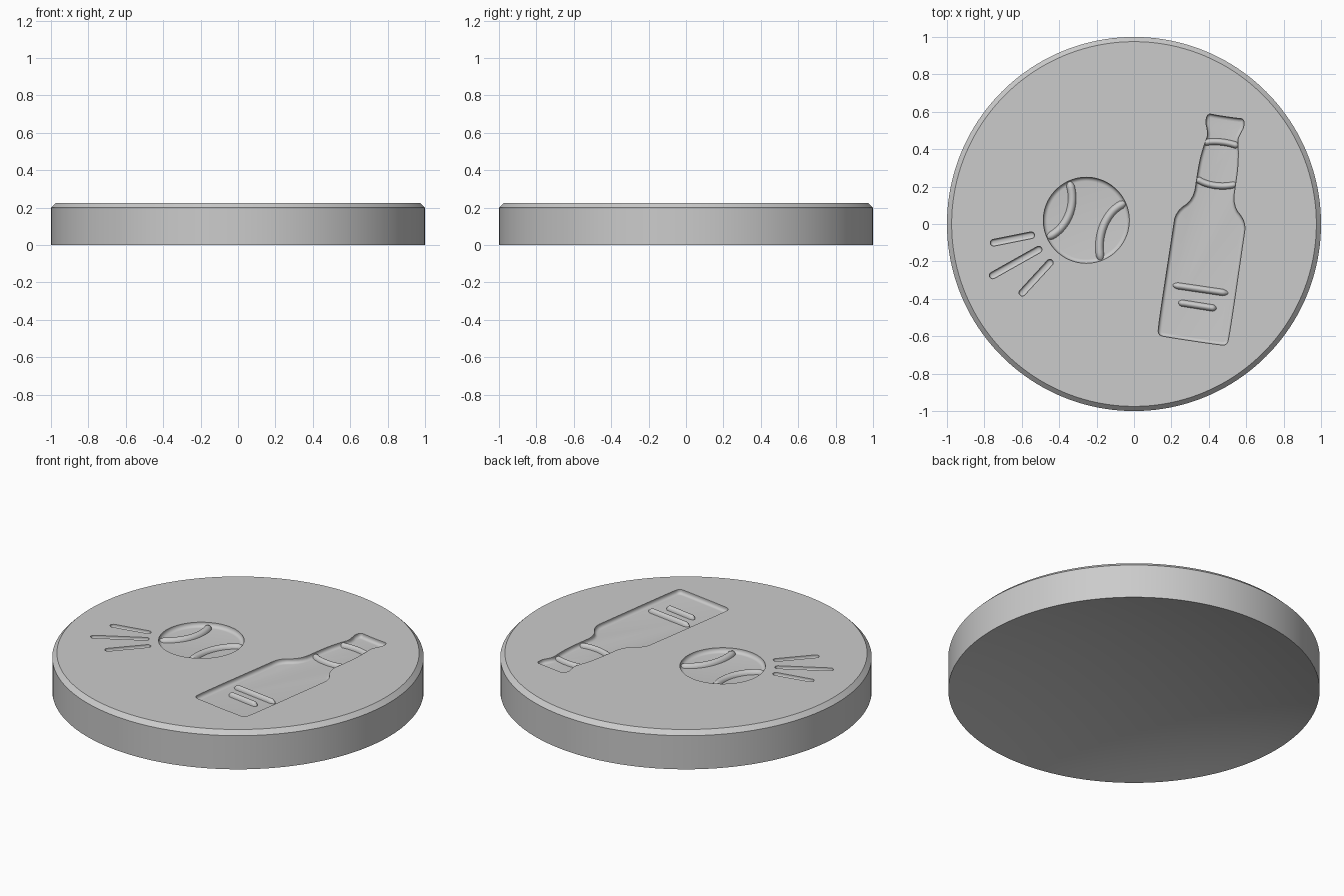
import bpy, bmesh, math
from mathutils import Vector

if "Cube" in bpy.data.objects:
    bpy.data.objects.remove(bpy.data.objects["Cube"])

TOP, DEPTH = 0.225, 0.025
HOLLOW = 0.13
stone = bpy.data.materials.new("grey")
stone.diffuse_color = (0.6, 0.6, 0.6, 1)
stone.use_nodes = True
stone.node_tree.nodes["Principled BSDF"].inputs["Base Color"].default_value = stone.diffuse_color


def make_object(name, bm):
    bmesh.ops.recalc_face_normals(bm, faces=bm.faces)
    me = bpy.data.meshes.new(name)
    bm.to_mesh(me)
    bm.free()
    ob = bpy.data.objects.new(name, me)
    bpy.context.collection.objects.link(ob)
    me.materials.append(stone)
    return ob


def activate(ob):
    bpy.ops.object.select_all(action='DESELECT')
    ob.select_set(True)
    bpy.context.view_layer.objects.active = ob


def loft(name, rings):
    """Closed solid through a stack of equal-length rings."""
    bm = bmesh.new()
    vs = [[bm.verts.new(p) for p in r] for r in rings]
    n = len(vs[0])
    for a, b in zip(vs, vs[1:]):
        for i in range(n):
            bm.faces.new((a[i], a[(i + 1) % n], b[(i + 1) % n], b[i]))
    bm.faces.new(vs[0])
    bm.faces.new(vs[-1])
    return make_object(name, bm)


def inset(pts, d):
    """Move a counter-clockwise outline inwards by d."""
    out = []
    for i, p in enumerate(pts):
        e1 = (p - pts[i - 1]).normalized()
        e2 = (pts[(i + 1) % len(pts)] - p).normalized()
        n1, n2 = Vector((-e1.y, e1.x)), Vector((-e2.y, e2.x))
        out.append(p + (n1 + n2) * d / (1 + n1.dot(n2)))
    return out


def chaikin(pts, times):
    for _ in range(times):
        pts = [q for i, p in enumerate(pts) for q in
               (p.lerp(pts[(i + 1) % len(pts)], .25), p.lerp(pts[(i + 1) % len(pts)], .75))]
    return pts


def pocket_cutter(name, pts, fillet, depth=DEPTH):
    """Outline cutter whose walls round into the floor."""
    rings = [[(p.x, p.y, TOP + 0.02) for p in pts]]
    steps = 6
    for k in range(steps + 1):
        a = k / steps * math.pi / 2
        z = TOP - (depth - fillet) - fillet * math.sin(a)
        rings.append([(p.x, p.y, z) for p in inset(pts, fillet * (1 - math.cos(a)))])
    return loft(name, rings)


def circle(c, r, n):
    return [Vector((c[0] + r * math.cos(2 * math.pi * i / n),
                    c[1] + r * math.sin(2 * math.pi * i / n))) for i in range(n)]


def capsule(a, b, r):
    a, b = Vector(a), Vector(b)
    t = math.atan2(b.y - a.y, b.x - a.x)
    return [c + r * Vector((math.cos(t + s + math.pi * i / 10), math.sin(t + s + math.pi * i / 10)))
            for c, s in ((b, -math.pi / 2), (a, math.pi / 2)) for i in range(11)]


def ridge(name, ctrl, r):
    """Rounded raised line on a pocket floor, along a cubic Bezier or straight path."""
    p = [Vector(c) for c in ctrl]
    if len(p) == 2:
        p = [p[0], p[0].lerp(p[1], 1 / 3), p[0].lerp(p[1], 2 / 3), p[1]]
    n, rings = 24, []
    for i in range(n + 1):
        t = i / n
        u = 1 - t
        c = u**3 * p[0] + 3 * u*u*t * p[1] + 3 * u*t*t * p[2] + t**3 * p[3]
        d = (u*u * (p[1] - p[0]) + 2*u*t * (p[2] - p[1]) + t*t * (p[3] - p[2])).normalized()
        side = Vector((-d.y, d.x))
        s = max(0.3, math.sqrt(min(1, 12 * t * u + 0.1)))
        ring = [c + side * r * s * math.cos(math.pi * k / 10) for k in range(11)]
        rings.append([(q.x, q.y, TOP - DEPTH - 0.003 + DEPTH * s * math.sin(math.pi * k / 10))
                      for k, q in enumerate(ring)])
    ob = loft(name, rings)
    activate(ob)
    bpy.ops.object.shade_smooth_by_angle(angle=math.radians(40))


# Chamfered disc with a shallow domed hollow underneath
hollow = [(k / 16, HOLLOW * (1 - (k / 16) ** 2)) for k in range(1, 16)]
disc = loft("coaster_disc", [[(p.x, p.y, z) for p in circle((0, 0), r, 160)]
                             for r, z in hollow + [(1, 0), (1, 0.2), (0.975, TOP)]])

# Bottle outline, drawn upright as half widths and heights, then tilted
half = [(0.14, 0), (0.185, 0.004), (0.192, 0.05), (0.19, 0.57), (0.19, 0.67), (0.105, 0.75),
        (0.105, 0.88), (0.103, 0.97), (0.09, 1.06), (0.08, 1.10), (0.09, 1.135),
        (0.104, 1.17), (0.098, 1.215), (0.06, 1.212)]
ang = math.radians(8.5)
base = Vector((0.312, -0.625))


def tilt(u, v):
    return base + Vector((u * math.cos(ang) + v * math.sin(ang), v * math.cos(ang) - u * math.sin(ang)))


bottle = chaikin([tilt(u, v) for u, v in half] + [tilt(-u, v) for u, v in reversed(half)], 2)

# Pockets: bottle, ball and motion lines
cutters = [pocket_cutter("bottle_cutter", bottle, 0.018),
           pocket_cutter("ball_cutter", circle((-0.255, 0.02), 0.23, 96), 0.022)]
for a, b in (((-0.75, -0.10), (-0.55, -0.06)), ((-0.755, -0.275), (-0.51, -0.137)),
             ((-0.597, -0.367), (-0.45, -0.207))):
    cutters.append(pocket_cutter("motion_line_cutter", capsule(a, b, 0.018), 0.014, 0.022))
for c in cutters:
    c.hide_render = True
    m = disc.modifiers.new("pocket", 'BOOLEAN')
    m.operation, m.solver, m.object = 'DIFFERENCE', 'EXACT', c
    activate(disc)
    bpy.ops.object.modifier_apply(modifier=m.name)
    bpy.data.objects.remove(c)
activate(disc)
bpy.ops.object.shade_smooth_by_angle(angle=math.radians(30))

# Ball seams
ridge("ball_seam_left", [(-0.35, 0.23), (-0.30, 0.12), (-0.35, -0.03), (-0.47, -0.075)], 0.022)
ridge("ball_seam_right", [(-0.04, 0.115), (-0.15, 0.08), (-0.21, -0.07), (-0.175, -0.20)], 0.022)

# Label bars and neck bands on the bottle
ridge("label_bar_long", [(0.208, -0.327), (0.502, -0.37)], 0.018)
ridge("label_bar_short", [(0.238, -0.42), (0.44, -0.452)], 0.018)
ridge("neck_band_upper", [(0.37, 0.433), (0.42, 0.447), (0.50, 0.44), (0.562, 0.415)], 0.018)
ridge("neck_band_lower", [(0.332, 0.245), (0.38, 0.205), (0.48, 0.19), (0.552, 0.215)], 0.018)
